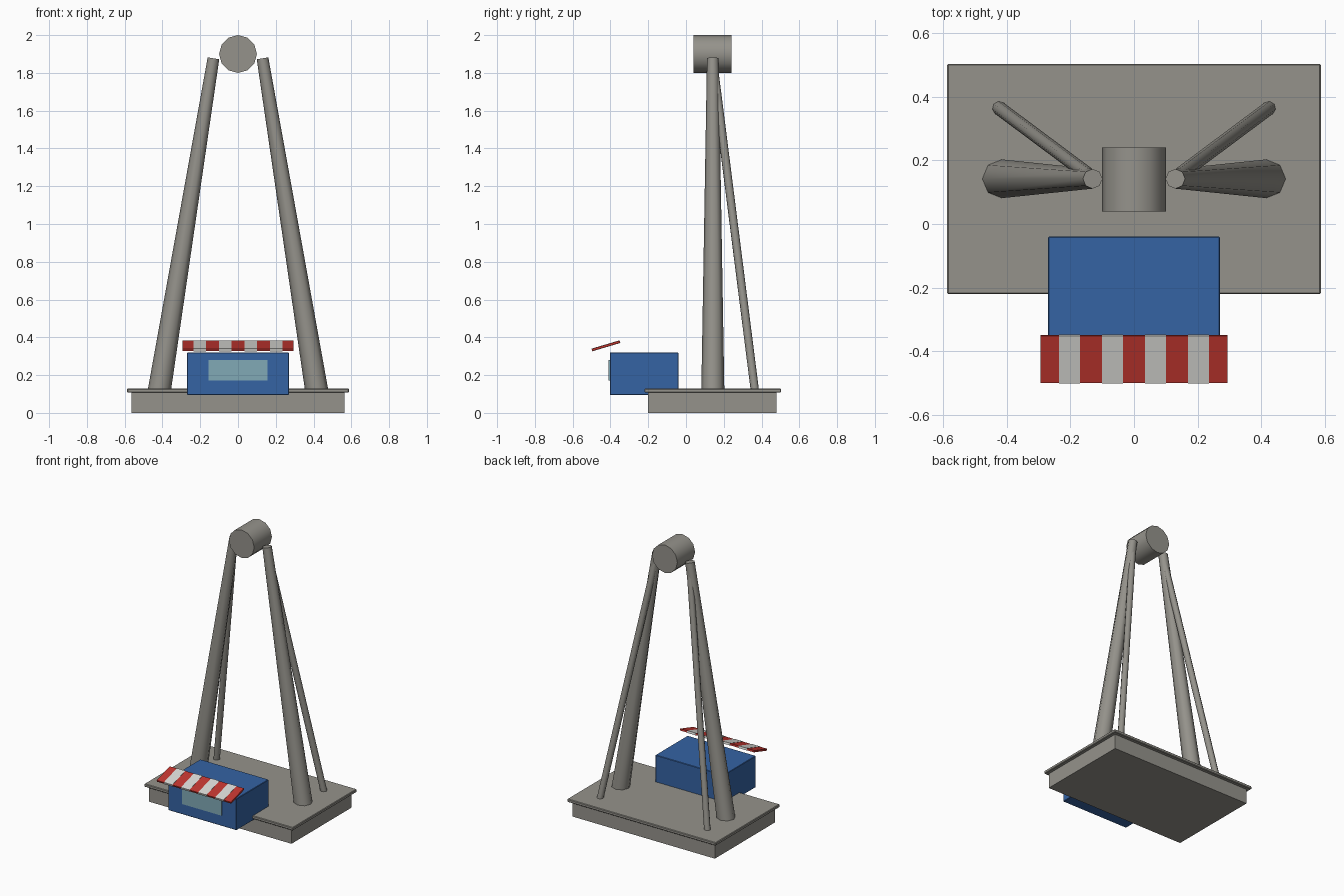
import bpy, math
from mathutils import Vector

if "Cube" in bpy.data.objects:
    bpy.data.objects.remove(bpy.data.objects["Cube"])


def material(name, rgb):
    m = bpy.data.materials.new(name)
    m.diffuse_color = (*rgb, 1)
    m.use_nodes = True
    m.node_tree.nodes["Principled BSDF"].inputs["Base Color"].default_value = m.diffuse_color
    return m


GREY = material("warm_grey", (0.30, 0.29, 0.26))
BLUE = material("booth_blue", (0.035, 0.125, 0.37))
RED = material("awning_red", (0.52, 0.035, 0.028))
WHITE = material("awning_white", (0.68, 0.68, 0.65))
GLASS = material("window_glass", (0.22, 0.40, 0.47))


def box(name, lo, hi, mat, bevel=0.0, tilt=0.0):
    lo, hi = Vector(lo), Vector(hi)
    bpy.ops.mesh.primitive_cube_add(size=1, location=(lo + hi) / 2)
    o = bpy.context.object
    o.name = name
    o.scale = hi - lo
    bpy.ops.object.transform_apply(location=False, rotation=False, scale=True)
    o.rotation_euler.x = tilt
    o.data.materials.append(mat)
    if bevel:
        b = o.modifiers.new("edge", "BEVEL")
        b.width, b.segments = bevel, 1
    return o


def tube(name, a, b, ra, rb, sides, mat):
    """Tapered cylinder from point a to point b."""
    a, b = Vector(a), Vector(b)
    d = b - a
    bpy.ops.mesh.primitive_cone_add(vertices=sides, radius1=ra, radius2=rb,
                                    depth=d.length, location=(a + b) / 2)
    o = bpy.context.object
    o.name = name
    o.rotation_euler = d.to_track_quat('Z', 'Y').to_euler()
    o.data.materials.append(mat)
    bpy.ops.object.shade_smooth_by_angle(angle=math.radians(50))
    return o


# Plinth with a thin overhanging deck
box("plinth", (-0.563, -0.20, 0), (0.563, 0.478, 0.11), GREY)
box("deck", (-0.587, -0.22, 0.107), (0.587, 0.503, 0.129), GREY, 0.004)

# Axle hub at the top
tube("axle_hub", (0, 0.04, 1.9), (0, 0.24, 1.9), 0.1, 0.1, 12, GREY)

# Tapered main legs and thin rear braces, mirrored left and right
for side, s in (("left", -1), ("right", 1)):
    tube(f"{side}_main_leg", (s * 0.417, 0.142, 0.115), (s * 0.13, 0.142, 1.877),
         0.061, 0.031, 8, GREY)
    tube(f"{side}_rear_brace", (s * 0.425, 0.365, 0.115), (s * 0.13, 0.145, 1.85),
         0.022, 0.022, 8, GREY)

# Ticket booth and its window plate
box("ticket_booth", (-0.27, -0.403, 0.095), (0.27, -0.04, 0.32), BLUE, 0.003)
box("booth_window", (-0.157, -0.41, 0.172), (0.157, -0.401, 0.28), GLASS)

# Striped awning: tilted red panel with white bands wrapped around it
tilt = math.radians(16.5)
cy, cz, half = -0.424, 0.355, 0.0765
box("awning", (-0.293, cy - half, cz - 0.006), (0.293, cy + half, cz + 0.006), RED, 0, tilt)
for i in range(4):
    x = -0.2025 + i * 0.135
    box(f"awning_stripe_{i + 1}", (x - 0.0335, cy - half - 0.001, cz - 0.0075),
        (x + 0.0335, cy + half + 0.001, cz + 0.0075), WHITE, 0, tilt)
